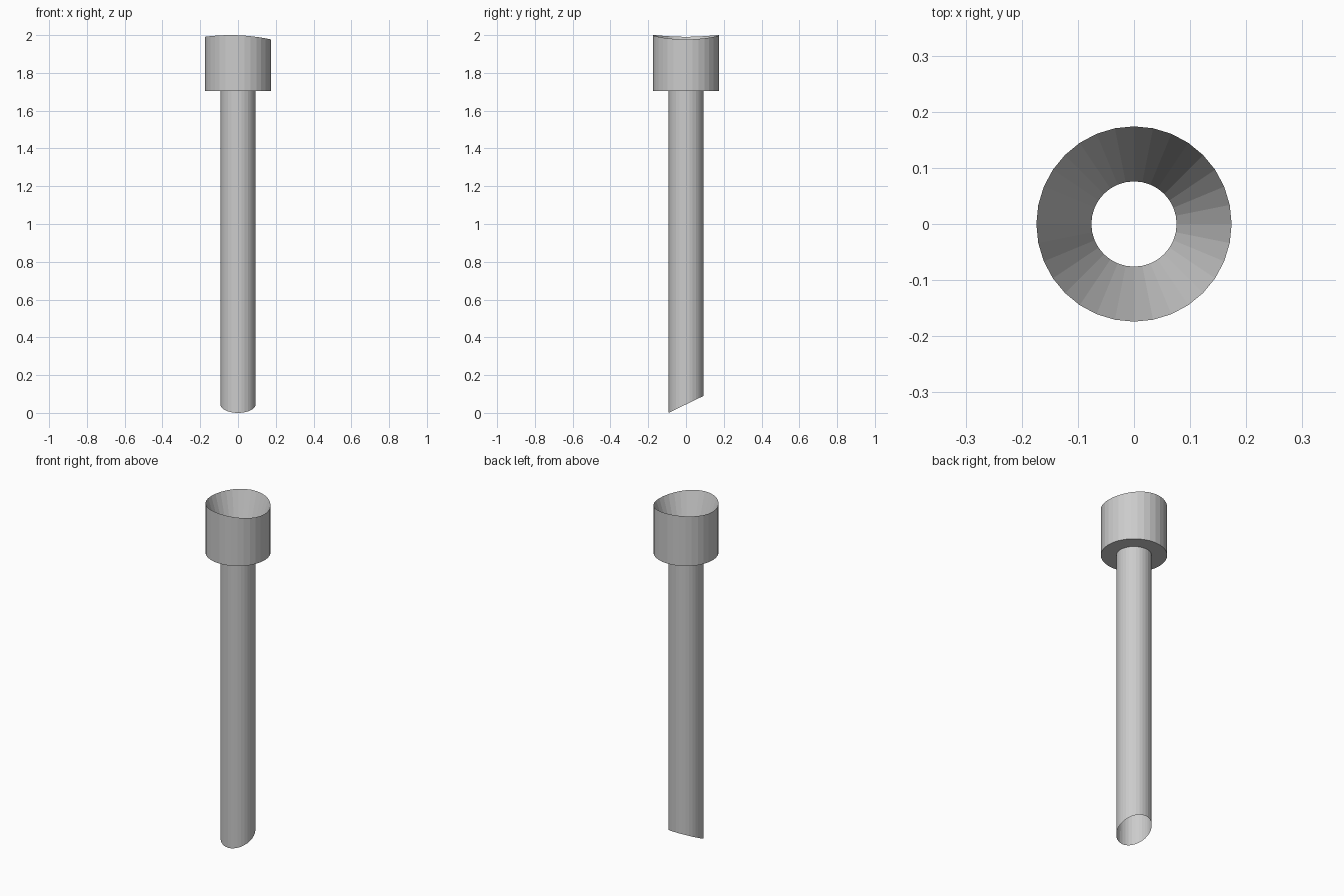
import bpy, bmesh, math

if "Cube" in bpy.data.objects:
    bpy.data.objects.remove(bpy.data.objects["Cube"])

SIDES = 32
COLLAR_R, PIPE_R, BORE_R = 0.174, 0.093, 0.076
COLLAR_Z, WAIST_Z = 1.705, 1.68


def saddle(x, y):
    # curved top rim, as if fitted against a wide round bar
    return 2.0 - 0.5 * (x + 0.04) ** 2


def slant(x, y):
    # sloping cut at the foot
    return (y + PIPE_R) * 0.09 / (2 * PIPE_R)


def level(z):
    return lambda x, y: z


def loft(name, rings):
    """Join (radius, height function) rings into one faceted surface."""
    bm = bmesh.new()
    loops = []
    for r, height in rings:
        loop = []
        for i in range(SIDES):
            a = 2 * math.pi * i / SIDES
            x, y = r * math.cos(a), r * math.sin(a)
            loop.append(bm.verts.new((x, y, height(x, y))))
        loops.append(loop)
    for lower, upper in zip(loops, loops[1:]):
        for i in range(SIDES):
            j = (i + 1) % SIDES
            bm.faces.new((lower[i], lower[j], upper[j], upper[i]))
    mesh = bpy.data.meshes.new(name)
    bm.to_mesh(mesh)
    bm.free()
    obj = bpy.data.objects.new(name, mesh)
    bpy.context.collection.objects.link(obj)
    return obj


# Pipe: slanted knife edge at the foot, outer wall up to the collar
# Collar: flat underside, straight wall, curved rim
# Funnel and bore: taper from the rim to the waist, then back to the foot
loft("funnel_pipe", [
    (PIPE_R, slant),
    (PIPE_R, level(COLLAR_Z)),
    (COLLAR_R, level(COLLAR_Z)),
    (COLLAR_R, saddle),
    (BORE_R, level(WAIST_Z)),
    (PIPE_R, slant),
])

# Weld the shared edge at the foot
mesh = bpy.data.objects["funnel_pipe"].data
bm = bmesh.new()
bm.from_mesh(mesh)
bmesh.ops.remove_doubles(bm, verts=bm.verts, dist=0.0001)
bmesh.ops.recalc_face_normals(bm, faces=bm.faces)
bm.to_mesh(mesh)
bm.free()
